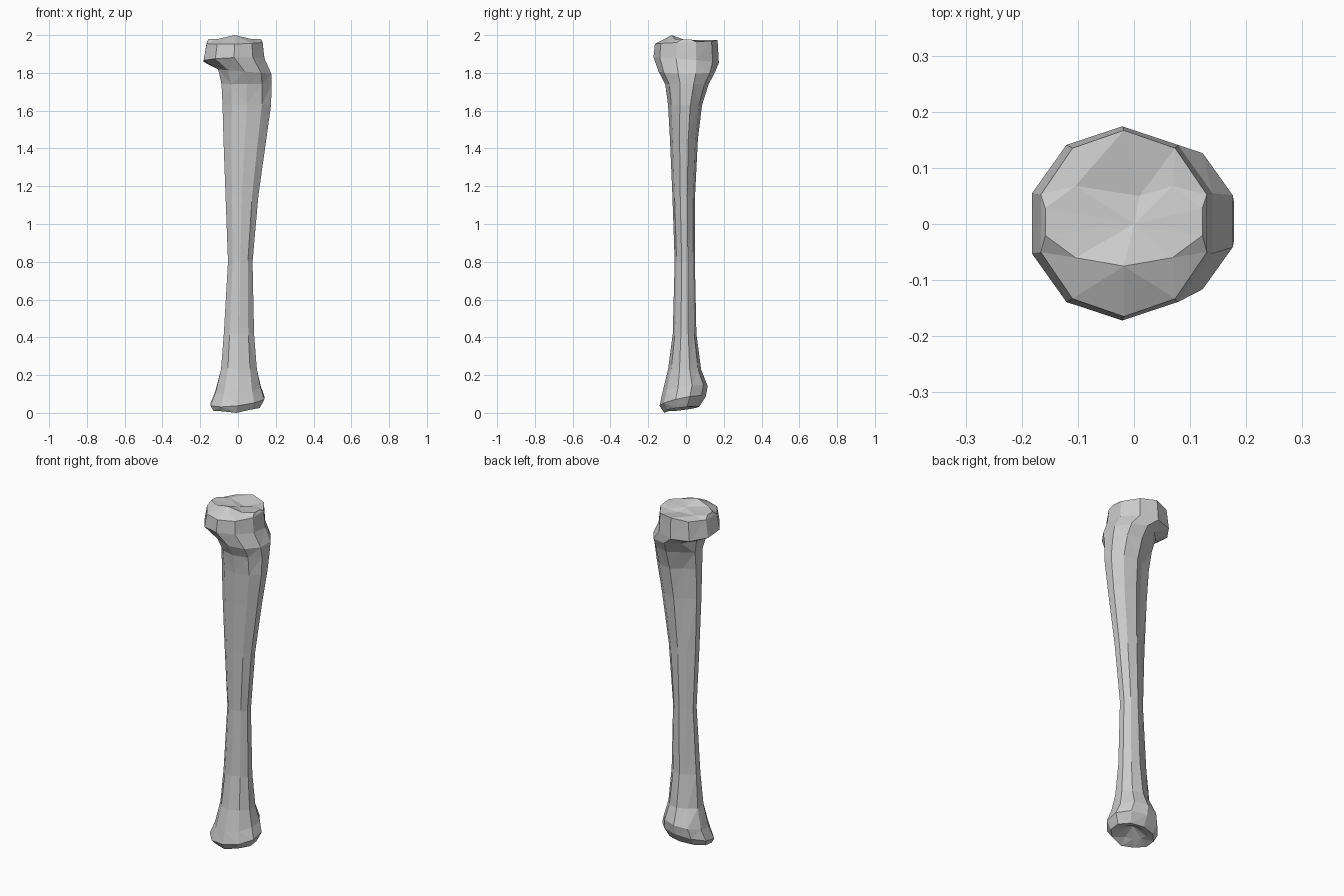
import bpy, bmesh, math
from mathutils import Vector

SIDES = 10
COS18 = math.cos(math.radians(18))

# Cross-sections: z, x min, x max, y min, y max, tilt in x, tilt in y, back-left hollow
SECTIONS = [
    (0.035, -0.075, 0.07, -0.075, 0.05, 0.05, 0.0, 0),      # rim of ankle hollow
    (0.025, -0.13, 0.115, -0.115, 0.07, 0.06, 0.12, 0),     # bottom edge
    (0.066, -0.145, 0.14, -0.14, 0.105, 0.12, 0.2, 0),      # widest ankle
    (0.125, -0.12, 0.12, -0.125, 0.115, 0.12, 0.15, 0),
    (0.23, -0.09, 0.10, -0.095, 0.08, 0, 0, 0.1),
    (0.42, -0.075, 0.085, -0.07, 0.055, 0, 0, 0.15),
    (0.80, -0.053, 0.077, -0.06, 0.047, 0, 0, 0.1),         # thinnest shaft
    (1.15, -0.066, 0.108, -0.072, 0.048, 0, 0, 0.15),
    (1.45, -0.077, 0.15, -0.085, 0.063, 0, 0, 0.25),
    (1.63, -0.082, 0.175, -0.095, 0.085, 0, 0, 0.28),       # crest
    (1.74, -0.087, 0.178, -0.11, 0.12, 0, 0, 0.2),
    (1.81, -0.105, 0.176, -0.145, 0.155, -0.08, 0, 0.1),
    (1.868, -0.182, 0.14, -0.172, 0.174, 0.03, -0.08, 0),   # head overhang
    (1.96, -0.166, 0.13, -0.165, 0.167, 0.02, 0.04, 0),
    (1.977, -0.158, 0.122, -0.075, 0.083, 0, -0.05, 0),     # plateau
]


def ring(bm, z, x0, x1, y0, y1, tx, ty, hollow):
    cx, rx = (x0 + x1) / 2, (x1 - x0) / 2 / COS18
    cy, ry = (y0 + y1) / 2, (y1 - y0) / 2
    verts = []
    for i in range(SIDES):
        a = math.radians(18 + 36 * i)
        r = 1 - hollow if i == 3 else 1
        x, y = cx + r * rx * math.cos(a), cy + r * ry * math.sin(a)
        verts.append(bm.verts.new((x, y, z + tx * x + ty * y)))
    return verts


def cap(bm, verts, point, flip):
    c = bm.verts.new(point)
    for a, b in zip(verts, verts[1:] + verts[:1]):
        bm.faces.new((c, b, a) if flip else (c, a, b))


bm = bmesh.new()
rings = [ring(bm, *s) for s in SECTIONS]

# Joint details: raised front lip, back notch, lowered ankle tip
rings[-1][7].co.z = 2.0
rings[-1][2].co = Vector((0.01, 0.05, 1.957))
rings[-1][1].co.z = 1.968
rings[-2][2].co.z = 1.975
rings[1][7].co.z = 0.0

for lo, hi in zip(rings, rings[1:]):
    for i in range(SIDES):
        j = (i + 1) % SIDES
        bm.faces.new((lo[i], lo[j], hi[j], hi[i]))
cap(bm, rings[0], (0, -0.01, 0.07), True)       # hollow underside
cap(bm, rings[-1], (0, 0, 1.972), False)        # shallow top plateau

bmesh.ops.triangulate(bm, faces=bm.faces[:])
bmesh.ops.recalc_face_normals(bm, faces=bm.faces[:])
mesh = bpy.data.meshes.new("shin_bone")
bm.to_mesh(mesh)
bm.free()
bone = bpy.data.objects.new("shin_bone", mesh)
bpy.context.collection.objects.link(bone)
